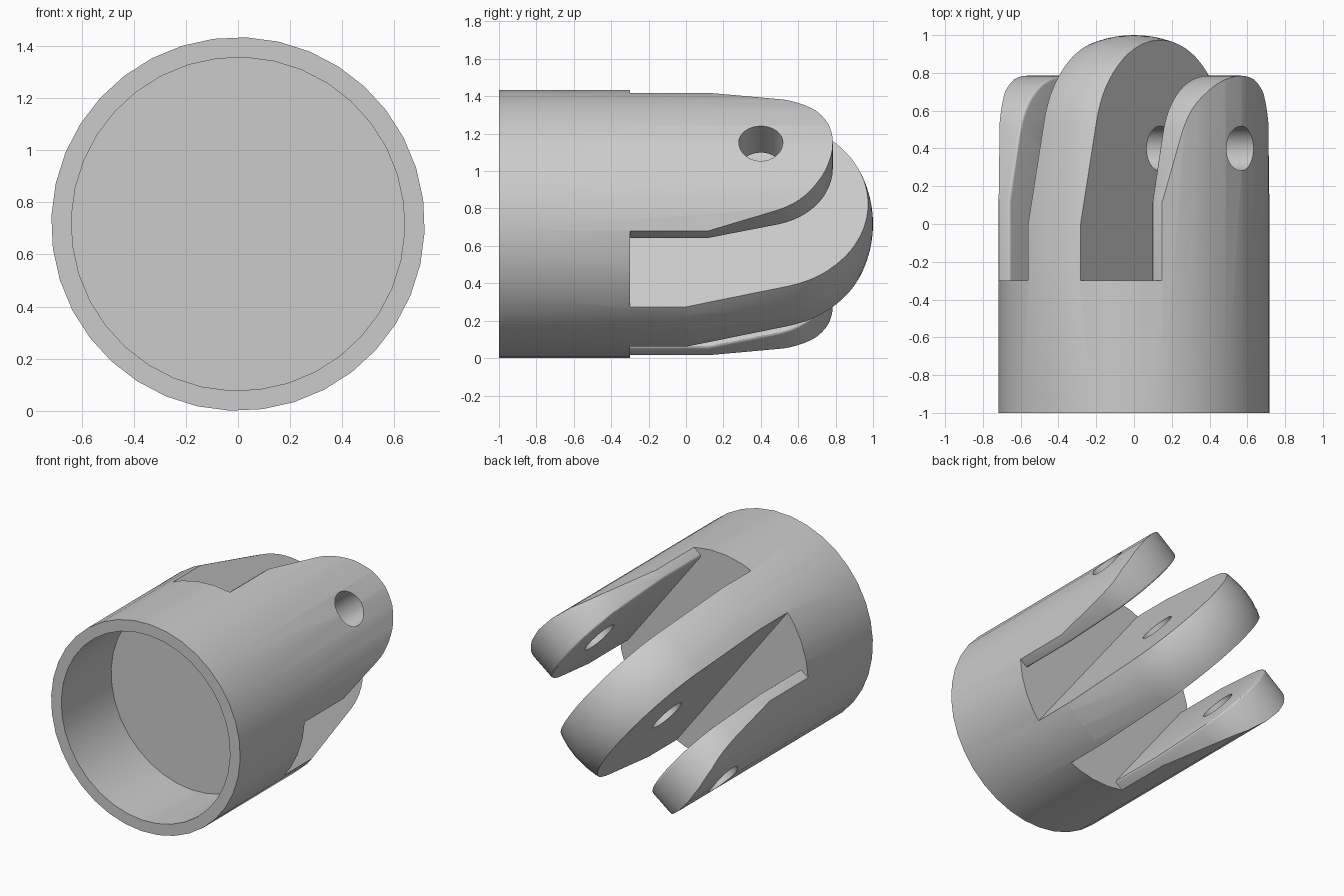
import bpy, bmesh, math
from mathutils import Matrix, Vector

cube = bpy.data.objects.get("Cube")
if cube:
    bpy.data.objects.remove(cube, do_unlink=True)

R = 0.717            # outer radius, also height of the long axis
PIN_Y = 0.4          # position of the cross pin
SHOULDER = -0.3      # where the lobes leave the body
MID = 0.175          # half thickness of the centre lobe
INNER = 0.474        # inner face of the side lobes
ROLL = math.radians(37.5)

grey = bpy.data.materials.new("plain_grey")
grey.use_nodes = True
color = (0.6, 0.6, 0.6, 1)
grey.diffuse_color = color
grey.node_tree.nodes["Principled BSDF"].inputs["Base Color"].default_value = color


def finish(name, bm):
    bmesh.ops.remove_doubles(bm, verts=bm.verts, dist=1e-5)
    bmesh.ops.recalc_face_normals(bm, faces=bm.faces)
    mesh = bpy.data.meshes.new(name)
    bm.to_mesh(mesh)
    bm.free()
    obj = bpy.data.objects.new(name, mesh)
    bpy.context.collection.objects.link(obj)
    mesh.materials.append(grey)
    return obj


def lathe(name, profile, steps=36):
    """Turn (y, radius) points around the y axis."""
    bm = bmesh.new()
    vs = [bm.verts.new((r, y, 0)) for y, r in profile]
    edges = [bm.edges.new(p) for p in zip(vs, vs[1:])]
    bmesh.ops.spin(bm, geom=vs + edges, cent=(0, 0, 0), axis=(0, 1, 0),
                   angle=math.tau, steps=steps)
    return finish(name, bm)


def prism(name, outline, x0, x1):
    """Extrude a (y, z) outline along x."""
    bm = bmesh.new()
    face = bm.faces.new([bm.verts.new((x0, y, z)) for y, z in outline])
    new = bmesh.ops.extrude_face_region(bm, geom=[face])["geom"]
    bmesh.ops.translate(bm, vec=(x1 - x0, 0, 0),
                        verts=[g for g in new if isinstance(g, bmesh.types.BMVert)])
    return finish(name, bm)


def cut(target, tool):
    mod = target.modifiers.new("cut", "BOOLEAN")
    mod.operation, mod.solver, mod.object = "DIFFERENCE", "EXACT", tool
    bpy.context.view_layer.objects.active = target
    bpy.ops.object.modifier_apply(modifier=mod.name)
    bpy.data.objects.remove(tool, do_unlink=True)


def tangent_angle(y, r, radius):
    """Angle on the pin-centred circle where a line from (y, r) touches it."""
    d = Vector((y - PIN_Y, r))
    return math.atan2(d.y, d.x) - math.acos(radius / d.length)


def arc(radius, start, end, count):
    """Points (y, height) on a circle around the pin."""
    return [(PIN_Y + radius * math.cos(a), radius * math.sin(a))
            for a in (start + (end - start) * i / count for i in range(count + 1))]


def rect(y0, y1, z):
    return [(y0, -z), (y1, -z), (y1, z), (y0, z)]


# Round body with an open socket at the front
joint = lathe("knuckle_joint", [(-0.46, 0), (-0.46, 0.64), (-1, 0.64), (-1, R),
                                (1.05, R), (1.05, 0)])

# Slots between the lobes
for s in (-1, 1):
    cut(joint, prism("slot", rect(SHOULDER, 1.3, 1), s * MID, s * INNER))

# Side lobes: tapered flanks with a round tip
half, bend, tip = 0.465, 0.12, 0.385
a = tangent_angle(bend, half, tip)
lobe = [(SHOULDER, half), (bend, half)] + arc(tip, a, -a, 24) + [(bend, -half), (SHOULDER, -half)]
waste = lobe + [(SHOULDER, -1), (1.3, -1), (1.3, 1), (SHOULDER, 1)]
for s in (-1, 1):
    cut(joint, prism("lobe_trim", waste, s * 0.4, s * 1.2))

# Centre lobe: cone running into a domed end, cut as the hollow of a block
dome, back = 0.6, -0.6
a = tangent_angle(0, R, dome)
ty, tr = arc(dome, a, 0, 1)[0]
cone_r = R + (R - tr) / ty * -back
trim = prism("dome_trim", rect(-0.5, 1.3, 1), -0.3, 0.3)
cut(trim, lathe("dome", [(back, 0), (back, cone_r)] + arc(dome, a, 0, 16)))
cut(joint, trim)

# Slightly rounded inner rims on the side lobes
bm = bmesh.new()
bm.from_mesh(joint.data)
rims = [e for e in bm.edges
        if all(abs(abs(v.co.x) - INNER) < 1e-4 for v in e.verts)
        and max(v.co.y for v in e.verts) > SHOULDER + 0.01]
bmesh.ops.bevel(bm, geom=rims, offset=0.015, segments=3, profile=0.5,
                affect="EDGES", clamp_overlap=False)
bm.to_mesh(joint.data)
bm.free()

# Pin hole through all three lobes
cut(joint, prism("pin_hole", arc(0.118, 0, math.tau * 31 / 32, 31), -1, 1))

# Roll about the long axis and rest on the ground
joint.data.transform(Matrix.Translation((0, 0, R)) @ Matrix.Rotation(-ROLL, 4, "Y"))
bpy.ops.object.select_all(action="DESELECT")
joint.select_set(True)
bpy.context.view_layer.objects.active = joint
bpy.ops.object.shade_smooth_by_angle(angle=math.radians(30))
